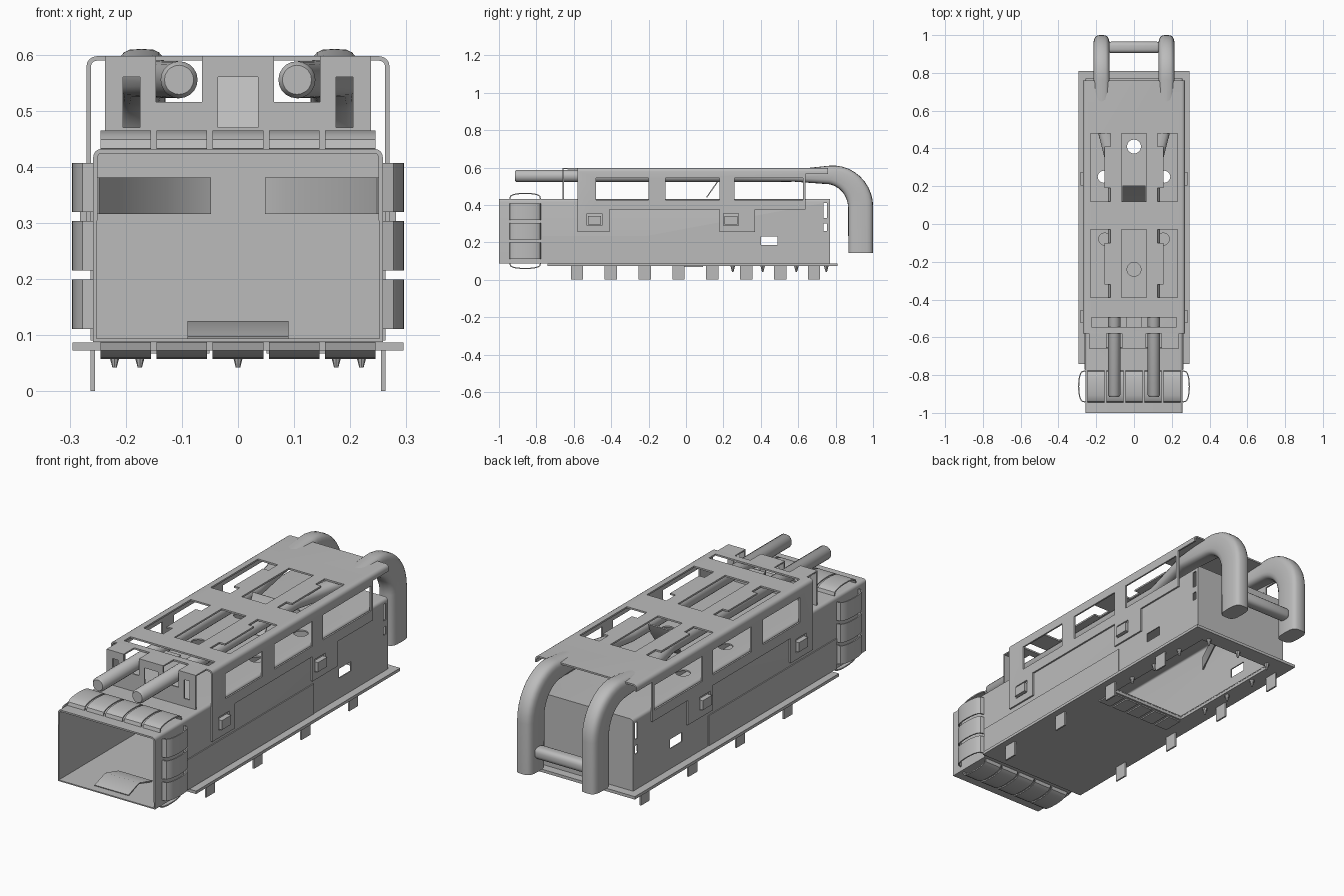
import bpy, bmesh, math
from mathutils import Vector

old = bpy.data.objects.get("Cube")
if old:
    bpy.data.objects.remove(old, do_unlink=True)

metal = bpy.data.materials.new("grey_metal")
metal.use_nodes = True
GREY = (0.5, 0.5, 0.5, 1)
metal.diffuse_color = GREY
metal.node_tree.nodes["Principled BSDF"].inputs["Base Color"].default_value = GREY


def make(name, bm):
    bmesh.ops.recalc_face_normals(bm, faces=bm.faces)
    mesh = bpy.data.meshes.new(name)
    bm.to_mesh(mesh)
    bm.free()
    mesh.materials.append(metal)
    ob = bpy.data.objects.new(name, mesh)
    bpy.context.collection.objects.link(ob)
    return ob


def activate(ob):
    bpy.ops.object.select_all(action='DESELECT')
    ob.select_set(True)
    bpy.context.view_layer.objects.active = ob


def apply_mod(ob, kind, **settings):
    activate(ob)
    mod = ob.modifiers.new("shape", kind)
    for key, value in settings.items():
        setattr(mod, key, value)
    bpy.ops.object.modifier_apply(modifier=mod.name)


def smooth(ob):
    activate(ob)
    bpy.ops.object.shade_smooth_by_angle(angle=math.radians(35))


def add_box(bm, x, y, z):
    verts = bmesh.ops.create_cube(bm, size=1)["verts"]
    for v in verts:
        v.co = Vector([(a + b) / 2 + c * (b - a) for (a, b), c in zip((x, y, z), v.co)])
    return verts


def box(name, x, y, z):
    bm = bmesh.new()
    add_box(bm, x, y, z)
    return make(name, bm)


def cut(ob, boxes, discs=()):
    """Cut box holes, then vertical round holes (x, y, radius, z range)."""
    def subtract(bm):
        cutter = make("cutter", bm)
        cutter.hide_render = True
        apply_mod(ob, 'BOOLEAN', operation='DIFFERENCE', solver='EXACT', object=cutter)
        bpy.data.objects.remove(cutter, do_unlink=True)
    for b in boxes:
        bm = bmesh.new()
        add_box(bm, *b)
        subtract(bm)
    for x, y, r, (a, b) in discs:
        bm = bmesh.new()
        vs = bmesh.ops.create_cone(bm, cap_ends=True, segments=20, radius1=r,
                                   radius2=r, depth=b - a)["verts"]
        bmesh.ops.translate(bm, verts=vs, vec=(x, y, (a + b) / 2))
        subtract(bm)


def shell(name, x, y, z, open_sides, radius):
    """Sheet-metal box with rounded upper long edges and some sides left open."""
    bm = bmesh.new()
    add_box(bm, x, y, z)
    bm.normal_update()
    gone = [f for f in bm.faces if any(f.normal.dot(Vector(d)) > 0.9 for d in open_sides)]
    top = [e for e in bm.edges if all(v.co.z > z[1] - 0.001 for v in e.verts)
           and abs(e.verts[0].co.x - e.verts[1].co.x) < 0.001]
    bmesh.ops.delete(bm, geom=gone, context='FACES_ONLY')
    bmesh.ops.bevel(bm, geom=top, offset=radius, segments=4, profile=0.5, affect='EDGES')
    ob = make(name, bm)
    # Orient the open shell outwards before thickening it inwards
    up = max(ob.data.polygons, key=lambda p: p.center.z)
    if up.normal.z < 0:
        ob.data.flip_normals()
    apply_mod(ob, 'SOLIDIFY', thickness=0.008, offset=-1)
    return ob


def strip(name, path, width, t=0.006):
    """Bent sheet strip through a list of points, widened along a vector."""
    bm = bmesh.new()
    half = Vector(width) / 2
    rows = [[bm.verts.new(Vector(p) - half), bm.verts.new(Vector(p) + half)] for p in path]
    for a, b in zip(rows, rows[1:]):
        bm.faces.new((a[0], a[1], b[1], b[0]))
    ob = make(name, bm)
    apply_mod(ob, 'SOLIDIFY', thickness=t, offset=0)
    smooth(ob)
    return ob


ALL = (-1, 1)

# Main cage
cage = shell("cage", (-0.258, 0.258), (-1, 0.77), (0.088, 0.432), [(0, -1, 0)], 0.015)
cut(cage, [((-0.2, 0.2), (0.1, 0.73), (0.05, 0.12)),
           (ALL, (0.4, 0.49), (0.185, 0.23)),
           (ALL, (-0.275, -0.2), (0.15, 0.185)),
           (ALL, (0.735, 0.755), (0.33, 0.41)),
           (ALL, (0.735, 0.755), (0.26, 0.3))],
    [(0, 0.41, 0.037, (0.4, 0.5)), (0, -0.24, 0.037, (0.4, 0.5)),
     (0.16, 0.25, 0.032, (0.4, 0.5)), (-0.16, 0.25, 0.032, (0.4, 0.5)),
     (0.155, -0.08, 0.032, (0.4, 0.5)), (-0.155, -0.08, 0.032, (0.4, 0.5))])
smooth(cage)

# Base flange and floor ribs
flange = box("base_flange", (-0.295, 0.295), (-0.74, 0.81), (0.073, 0.087))
cut(flange, [((-0.2, 0.2), (0.1, 0.73), (0.05, 0.12))])
for i in range(5):
    x = (i - 2) * 0.085
    box("floor_rib", (x - 0.034, x + 0.034), (-0.01, 0.09), (0.067, 0.075))

# Mounting pins, staggered between the two sides
for i in range(8):
    x = 0.259 if i % 2 == 0 else -0.259
    y = -0.583 + i * 0.181
    box("mounting_pin", (x - 0.004, x + 0.004), (y - 0.033, y + 0.033), (0, 0.08))
for y in (0.25, 0.41, 0.59, 0.75):
    for x in ((-0.22, 0.22) if y < 0.7 else (-0.175, 0, 0.175)):
        bm = bmesh.new()
        vs = bmesh.ops.create_cone(bm, cap_ends=True, segments=8, radius1=0.004,
                                   radius2=0.013, depth=0.035)["verts"]
        bmesh.ops.translate(bm, verts=vs, vec=(x, y, 0.06))
        make("small_pin", bm)


# Spring fingers around the mouth
def bulge(place, height):
    return [place(-0.86 - 0.082 * math.cos(math.pi * k / 10),
                  height * math.sin(math.pi * k / 10) ** 0.6) for k in range(11)]


for i in range(5):
    x = (i - 2) * 0.1
    strip("top_finger", bulge(lambda y, h: (x, y, 0.432 + h), 0.03), (0.09, 0, 0))
    strip("bottom_finger", bulge(lambda y, h: (x, y, 0.088 - h), 0.028), (0.09, 0, 0))
for s in (-1, 1):
    for i in range(3):
        z = 0.155 + i * 0.104
        strip("side_finger", bulge(lambda y, h: (s * (0.258 + h), y, z), 0.035), (0, 0, 0.088))
    # Thin lower side sheet, and the inner rear springs
    box("side_sheet", (s * 0.26 - 0.003, s * 0.26 + 0.003), (-0.77, 0.2), (0.09, 0.235))
    strip("inner_spring", [(s * 0.25, 0.2, 0.348), (s * 0.13, 0.45, 0.348),
                           (s * 0.05, 0.5, 0.348)], (0, 0, 0.065))
strip("mouth_tongue", [(0, -0.96, 0.095), (0, -0.88, 0.122), (0, -0.78, 0.095)], (0.18, 0, 0))

# Windowed cover over the cage
cover = shell("cover", (-0.27, 0.27), (-0.58, 0.76), (0.256, 0.597),
              [(0, -1, 0), (0, 1, 0), (0, 0, -1)], 0.018)
holes = [(ALL, (-0.48, -0.2), (0.425, 0.545)), (ALL, (-0.11, 0.18), (0.425, 0.545)),
         (ALL, (0.26, 0.625), (0.425, 0.545)),
         (ALL, (-0.41, 0.18), (0.2, 0.375)), (ALL, (0.37, 0.9), (0.2, 0.375)),
         (ALL, (0.64, 0.9), (0.3, 0.565)),
         (ALL, (-0.53, -0.45), (0.29, 0.355)), (ALL, (0.2, 0.28), (0.29, 0.355)),
         ((-0.225, 0.225), (-0.545, -0.495), (0.57, 0.65))]
for a, b in ((-0.39, -0.03), (0.12, 0.48)):
    holes.append(((-0.065, 0.065), (a, b), (0.57, 0.65)))
    for s in (-1, 1):
        # C-shaped side slots leave a spring tab on their inner edge
        x0, x1, x2 = 0.125, 0.155, 0.23
        for u, v, c, d in ((x1, x2, a, b), (x0, x1 + 0.01, a, a + 0.07),
                           (x0, x1 + 0.01, b - 0.07, b)):
            holes.append(((min(s * u, s * v), max(s * u, s * v)), (c, d), (0.57, 0.65)))
cut(cover, holes)
smooth(cover)
strip("cover_tongue", [(0, 0.2, 0.59), (0, 0.18, 0.54), (0, 0.11, 0.44)], (0.12, 0, 0))
strip("slot_bridge", [(0, -0.55, 0.575), (0, -0.49, 0.575)], (0.08, 0, 0))

# Latch tabs on both sides
for s in (-1, 1):
    for y in (-0.49, 0.24):
        box("latch_tab", (s * 0.268 - 0.014, s * 0.268 + 0.014), (y - 0.035, y + 0.035),
            (0.295, 0.34))

# Front plate with pipe notches
front = shell("front_plate", (-0.237, 0.237), (-0.66, -0.575), (0.432, 0.597),
              [(1, 0, 0), (-1, 0, 0), (0, 1, 0), (0, 0, -1)], 0.001)
FRONT = (-0.7, -0.574)
cut(front, [((s * 0.105 - 0.041, s * 0.105 + 0.041), FRONT, (0.515, 0.65)) for s in (-1, 1)]
    + [((s * 0.19 - 0.015, s * 0.19 + 0.015), FRONT, (0.47, 0.56)) for s in (-1, 1)]
    + [((-0.036, 0.036), FRONT, (0.47, 0.56))])


# Light pipes: round rods that widen, bend down and end behind the cage
def light_pipe(side):
    # each station: x, y, z, bend angle, half width, half height, squareness
    stations = [(0.105, -0.915, 0.555, 0, 0.026, 0.026, 1),
                (0.105, -0.905, 0.555, 0, 0.033, 0.033, 1),
                (0.105, 0.28, 0.555, 0, 0.033, 0.033, 1),
                (0.172, 0.58, 0.557, 0, 0.043, 0.033, 0.7)]
    for k in range(11):
        a = math.pi / 2 * k / 10
        yo, zo = 0.8 + 0.2 * math.sin(a), 0.395 + 0.2 * math.cos(a)
        yi, zi = 0.73 + 0.137 * math.sin(a), 0.38 + 0.145 * math.cos(a)
        half = math.hypot(yo - yi, zo - zi) / 2
        stations.append((0.172, (yo + yi) / 2, (zo + zi) / 2, a, 0.043, half, 0.6))
    stations.append((0.172, 0.934, 0.143, math.pi / 2, 0.043, 0.066, 0.6))
    bm = bmesh.new()
    rings = []
    for x, y, z, a, w, h, p in stations:
        ring = []
        for k in range(20):
            c, s = math.cos(math.tau * k / 20), math.sin(math.tau * k / 20)
            u = w * math.copysign(abs(c) ** p, c)
            v = h * math.copysign(abs(s) ** p, s)
            ring.append(bm.verts.new((side * (x + u), y + v * math.sin(a), z + v * math.cos(a))))
        rings.append(ring)
    for r0, r1 in zip(rings, rings[1:]):
        for k in range(20):
            n = (k + 1) % 20
            bm.faces.new((r0[k], r0[n], r1[n], r1[k]))
    bm.faces.new(rings[0])
    bm.faces.new(rings[-1])
    smooth(make("light_pipe", bm))


for s in (-1, 1):
    light_pipe(s)

# Bar joining the two pipes at the back
bar = box("pipe_bar", (-0.14, 0.14), (0.905, 0.965), (0.21, 0.265))
apply_mod(bar, 'BEVEL', width=0.02, segments=3)
smooth(bar)
